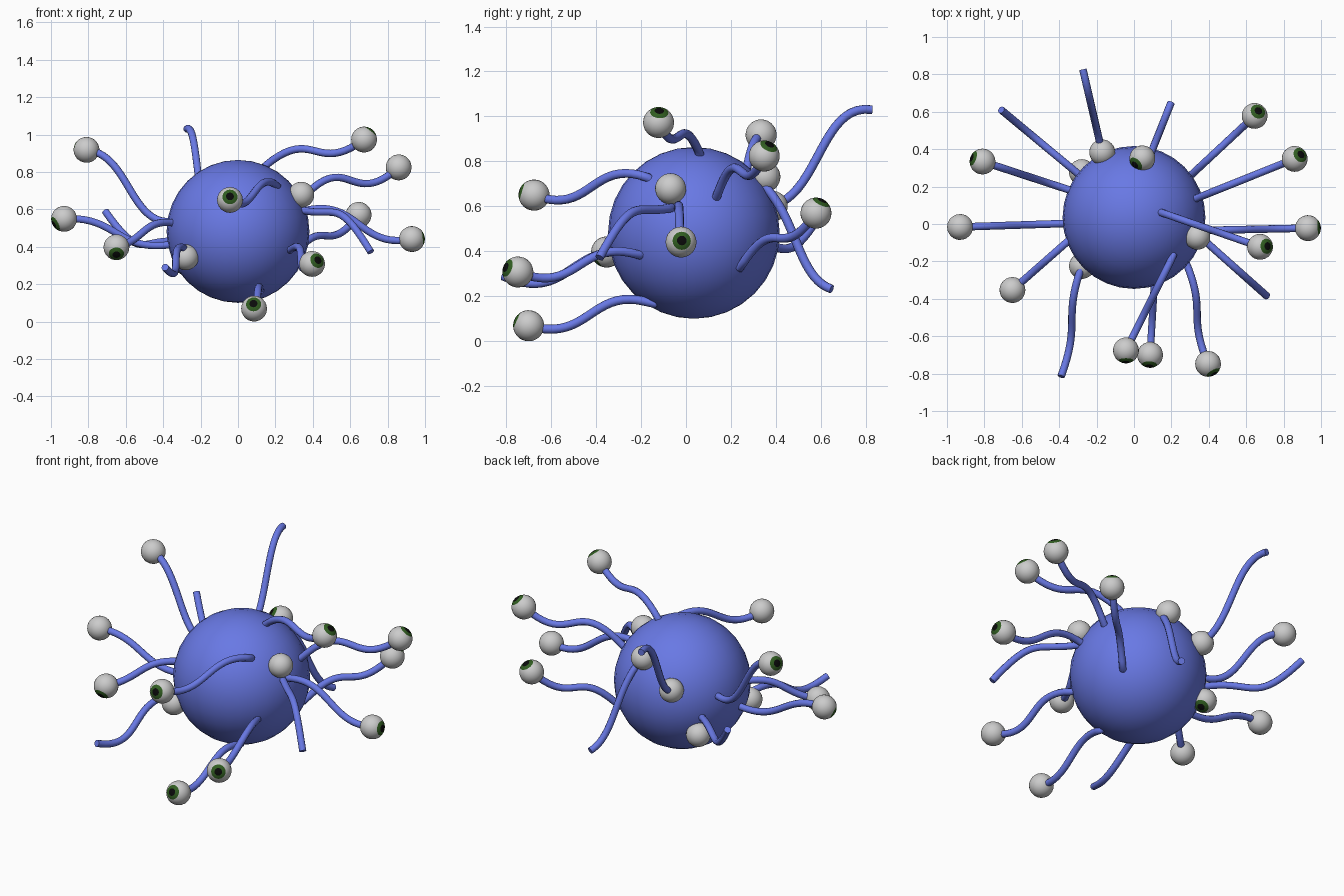
import bpy, bmesh, math
from mathutils import Vector

if "Cube" in bpy.data.objects:
    bpy.data.objects.remove(bpy.data.objects["Cube"])


def material(name, rgb):
    m = bpy.data.materials.new(name)
    m.diffuse_color = (*rgb, 1)
    m.use_nodes = True
    m.node_tree.nodes["Principled BSDF"].inputs["Base Color"].default_value = m.diffuse_color
    return m


BLUE = material("blue_skin", (0.14, 0.19, 0.78))
WHITE = material("eye_white", (0.75, 0.75, 0.75))
GREEN = material("iris_green", (0.03, 0.11, 0.015))
BLACK = material("pupil_black", (0.003, 0.003, 0.003))
CENTRE = Vector((0, 0.035, 0.482))
BODY_R = 0.382
EYE_R = 0.069


def heading(az, el):
    # unit vector from azimuth and elevation in degrees
    a, e = math.radians(az), math.radians(el)
    return Vector((math.cos(a) * math.cos(e), math.sin(a) * math.cos(e), math.sin(e)))


def eyeball(name, pos, look):
    # sphere whose pole faces the look direction; rings near the pole form pupil and iris
    bm = bmesh.new()
    bmesh.ops.create_uvsphere(bm, u_segments=24, v_segments=20, radius=EYE_R)
    for f in bm.faces:
        f.smooth = True
        angle = math.degrees(f.calc_center_median().angle(Vector((0, 0, 1))))
        f.material_index = 2 if angle < 18 else 1 if angle < 36 else 0
    me = bpy.data.meshes.new(name)
    bm.to_mesh(me)
    bm.free()
    for m in (WHITE, GREEN, BLACK):
        me.materials.append(m)
    ob = bpy.data.objects.new(name, me)
    bpy.context.collection.objects.link(ob)
    ob.location = pos
    ob.rotation_mode = 'QUATERNION'
    ob.rotation_quaternion = look.to_track_quat('Z', 'Y')


def stalk(name, root, tip, near, far, sway=0.0):
    # wavy tube from the body (root azimuth, elevation) to the tip;
    # near and far are its heights about a third and two thirds of the way along
    a = CENTRE + heading(*root) * BODY_R
    d = Vector(tip)
    p = a.lerp(d, 0.297) + Vector((sway, 0, 0))
    q = a.lerp(d, 0.703) - Vector((sway, 0, 0))
    p.z, q.z = near, far
    # cubic controls that pass the curve through p and q at s = 1/4 and 3/4
    p = p - a * 27 / 64 - d / 64
    q = q - a / 64 - d * 27 / 64
    b, c = (p * 3 - q) * 8 / 9, (q * 3 - p) * 8 / 9
    steps = 20
    pts = [a.lerp(CENTRE, 0.15)]
    for i in range(steps + 1):
        s = i / steps
        r = 1 - s
        pts.append(a * r**3 + b * 3 * r * r * s + c * 3 * r * s * s + d * s**3)
    cu = bpy.data.curves.new(name, 'CURVE')
    cu.dimensions = '3D'
    cu.bevel_depth = 0.02
    cu.bevel_resolution = 3
    cu.use_fill_caps = True
    sp = cu.splines.new('POLY')
    sp.points.add(len(pts) - 1)
    for pt, v in zip(sp.points, pts):
        pt.co = (*v, 1)
    sp.use_smooth = True
    cu.materials.append(BLUE)
    bpy.context.collection.objects.link(bpy.data.objects.new(name, cu))


def eye_stalk(name, root, eye, near, far, look, sway=0.0):
    stalk(name + "_stalk", root, eye, near, far, sway)
    eyeball(name + "_eye", Vector(eye), heading(*look))


def bare_stalk(name, root, tip, near, far, spot, look=None, sway=0.0):
    # stalk without an eye; its eye rests against the body near the root
    stalk(name + "_bare_stalk", root, tip, near, far, sway)
    out = heading(*spot)
    eyeball(name + "_body_eye", CENTRE + out * 0.405, heading(*look) if look else -out)


# body
bpy.ops.mesh.primitive_uv_sphere_add(segments=32, ring_count=16, radius=BODY_R, location=CENTRE)
body = bpy.context.object
body.name = "body"
body.data.materials.append(BLUE)
bpy.ops.object.shade_smooth()

# stalks that carry an eye
eye_stalk("left_back", (157, 8), (-.81, .334, .918), .58, .845, (161, 22))
eye_stalk("left", (185, -11), (-.93, -.016, .549), .42, .53, (203, -27))
eye_stalk("left_front", (200, 7), (-.65, -.353, .397), .52, .435, (-90, -37))
eye_stalk("front_upper", (-44, 40), (-.043, -.676, .65), .74, .633, (-90, 17))
eye_stalk("front_lower", (-56, -56), (.086, -.7, .069), .18, .063, (-93, 24))
eye_stalk("front_right", (-41, -15), (.396, -.748, .308), .392, .285, (-60, 18), .015)
eye_stalk("right_upper", (10, 67), (.674, -.122, .973), .92, .9, (5, 52))
eye_stalk("right", (-11, 17), (.93, -.022, .441), .59, .45, (3, 6))
eye_stalk("right_back", (17, 25), (.859, .348, .824), .765, .738, (35, 51))
eye_stalk("back_right", (36, -24), (.645, .578, .57), .445, .468, (53, 59))

# bare stalks
bare_stalk("front_left", (222, -15), (-.39, -.815, .29), .385, .26, (223, -20), sway=-.015)
bare_stalk("back_left", (142, -9), (-.71, .61, .59), .425, .445, (139, -24), (16, -59))
bare_stalk("back_tall", (117, 18), (-.273, .826, 1.03), .68, .98, (116, 17))
bare_stalk("back_low", (76, 34), (.198, .648, .232), .57, .305, (82, 38), (222, 36))
bare_stalk("right_front", (-16, 17), (.71, -.385, .372), .585, .525, (-17, 29))
